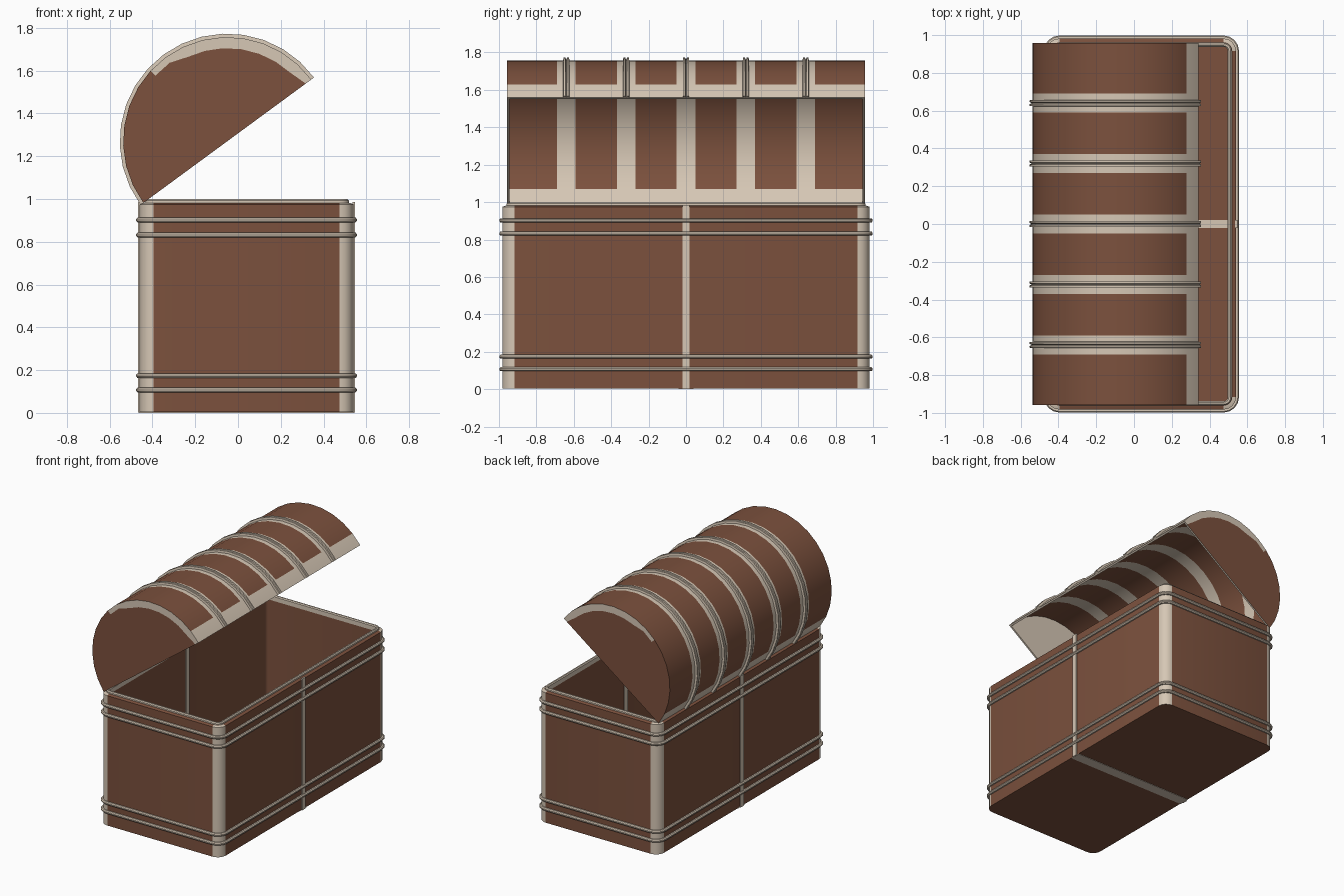
import bpy, bmesh, math

if "Cube" in bpy.data.objects:
    bpy.data.objects.remove(bpy.data.objects["Cube"])

def material(name, rgb):
    m = bpy.data.materials.new(name)
    m.diffuse_color = (*rgb, 1)
    m.use_nodes = True
    m.node_tree.nodes["Principled BSDF"].inputs["Base Color"].default_value = m.diffuse_color
    return m

BROWN = material("brown_wood", (0.2, 0.082, 0.047))
BEIGE = material("beige_trim", (0.67, 0.57, 0.46))

def finish(name, bm, angle=35):
    bmesh.ops.remove_doubles(bm, verts=bm.verts, dist=1e-5)
    bmesh.ops.recalc_face_normals(bm, faces=bm.faces)
    me = bpy.data.meshes.new(name)
    bm.to_mesh(me)
    bm.free()
    me.materials.append(BROWN)
    me.materials.append(BEIGE)
    ob = bpy.data.objects.new(name, me)
    bpy.context.collection.objects.link(ob)
    bpy.ops.object.select_all(action='DESELECT')
    ob.select_set(True)
    bpy.context.view_layer.objects.active = ob
    bpy.ops.object.shade_smooth_by_angle(angle=math.radians(angle))
    return ob

def face(bm, pts, mat):
    f = bm.faces.new([bm.verts.new(p) for p in pts])
    f.material_index = mat

# Chest footprint: a rounded rectangle, grown or shrunk by an offset
X0, X1, YH, RAD, N = -0.46, 0.54, 0.982, 0.065, 5

def footprint(off, z):
    r = RAD + off
    pts = []
    for c, (x, y) in enumerate([(X1 - RAD, YH - RAD), (X0 + RAD, YH - RAD),
                                (X0 + RAD, RAD - YH), (X1 - RAD, RAD - YH)]):
        for k in range(N):
            a = math.pi / 2 * (c + k / (N - 1))
            pts.append((x + r * math.cos(a), y + r * math.sin(a), z))
    return pts

def bridge(bm, lower, upper, rule):
    n = len(lower)
    for i in range(n):
        j = (i + 1) % n
        face(bm, [lower[i], lower[j], upper[j], upper[i]], rule(i))

# Chest body with painted corner posts
corner = lambda i: int(i % N != N - 1)
plain = lambda i: 0
trim = lambda i: 1
bm = bmesh.new()
steps = [(0, 0.003, corner), (0, 0.975, corner), (-0.02, 0.982, plain),
         (-0.04, 0.982, plain), (-0.04, 0.02, plain)]
loops = [footprint(o, z) for o, z, _ in steps]
for a, b, s in zip(loops, loops[1:], [corner, corner, plain, plain]):
    bridge(bm, a, b, s)
face(bm, loops[0], 0)
face(bm, loops[-1], 0)
finish("chest_body", bm)

# Closed rails running round the chest, and the rim of the opening
def ring(name, section):
    bm = bmesh.new()
    loops = [footprint(o, z) for o, z in section]
    for a, b in zip(loops, loops[1:] + loops[:1]):
        bridge(bm, a, b, trim)
    finish(name, bm)

for k, z in enumerate((0.107, 0.174, 0.832, 0.902)):
    ring("rail_%d" % (k + 1), [(-0.01, z - 0.011), (0.01, z - 0.011), (0.016, z - 0.004),
                               (0.016, z + 0.004), (0.01, z + 0.011), (-0.01, z + 0.011)])
ring("opening_rim", [(-0.044, 0.96), (-0.022, 0.96), (-0.022, 0.992),
                     (-0.028, 0.999), (-0.038, 0.999), (-0.044, 0.992)])

# Middle strips on the walls, floor and underside
def plate(name, x0, x1, hy, z0, z1):
    bm = bmesh.new()
    bmesh.ops.create_cube(bm, size=1)
    for v in bm.verts:
        v.co = ((x0 + x1) / 2 + v.co.x * (x1 - x0), v.co.y * 2 * hy,
                (z0 + z1) / 2 + v.co.z * (z1 - z0))
    for f in bm.faces:
        f.material_index = 1
    finish(name, bm)

plate("strip_right", X1 - 0.005, X1 + 0.007, 0.02, 0.001, 0.985)
plate("strip_left", X0 - 0.007, X0 + 0.005, 0.02, 0.001, 0.985)
plate("strip_right_inside", X1 - 0.046, X1 - 0.035, 0.02, 0.02, 0.97)
plate("strip_left_inside", X0 + 0.035, X0 + 0.046, 0.02, 0.02, 0.97)
plate("strip_floor", X0 + 0.04, X1 - 0.04, 0.02, 0.015, 0.025)
plate("strip_underside", X0, X1, 0.04, 0.0, 0.008)

# Lid: half barrel, swung open about its back edge
CX, CZ, TILT, SEG = -0.05, 1.27, math.radians(36.3), 16
RIBS = (-0.64, -0.32, 0.0, 0.32, 0.64)

def lid_pt(r, i, y):
    a = TILT + math.pi * i / SEG
    return (CX + r * math.cos(a), y, CZ + r * math.sin(a))

def cap_r(i):
    return 0.435 if 0 < i < 8 else 0.455

bm = bmesh.new()
cuts = {}
for R, Y in ((0.487, 0.957), (0.473, 0.944)):
    outer = R > 0.48
    ys = [-Y] + [r + s for r in RIBS for s in (-0.05, 0.05)] + [Y]
    cuts[R] = ys
    for i in range(SEG):
        # curved skin: beige edge bands and beige bands under the ribs
        for k in range(len(ys) - 1):
            m = int(i in (0, SEG - 1) or k % 2 == 1)
            face(bm, [lid_pt(R, i, ys[k]), lid_pt(R, i + 1, ys[k]),
                      lid_pt(R, i + 1, ys[k + 1]), lid_pt(R, i, ys[k + 1])], m)
        # end panels: beige crescent outside, all beige inside
        for y in (-Y, Y):
            face(bm, [lid_pt(R, i, y), lid_pt(R, i + 1, y),
                      lid_pt(cap_r(i + 1), i + 1, y), lid_pt(cap_r(i), i, y)],
                 int(i < 9 or not outer))
            face(bm, [lid_pt(cap_r(i), i, y), lid_pt(cap_r(i + 1), i + 1, y),
                      (CX, y, CZ)], int(not outer))
# lip joining the outer and inner skins
(Ra, ya), (Rb, yb) = cuts.items()
for i in (0, SEG):
    for k in range(len(ya) - 1):
        face(bm, [lid_pt(Ra, i, ya[k]), lid_pt(Ra, i, ya[k + 1]),
                  lid_pt(Rb, i, yb[k + 1]), lid_pt(Rb, i, yb[k])], 1)
    for e in (0, -1):
        rows = [(Ra, Rb), (cap_r(i), cap_r(i)), (0, 0)]
        for (p, q), (s, t) in zip(rows, rows[1:]):
            face(bm, [lid_pt(p, i, ya[e]), lid_pt(s, i, ya[e]),
                      lid_pt(t, i, yb[e]), lid_pt(q, i, yb[e])], 1)
finish("lid", bm, 30)

# Raised double ribs over the lid
RIB = [(-0.018, 0.477), (-0.015, 0.503), (-0.005, 0.503), (0, 0.492),
       (0.005, 0.503), (0.015, 0.503), (0.018, 0.477)]
for n, y in enumerate(RIBS):
    bm = bmesh.new()
    rows = [[lid_pt(r, i, y + d) for d, r in RIB] for i in range(SEG + 1)]
    for a, b in zip(rows, rows[1:]):
        bridge(bm, a, b, trim)
    face(bm, rows[0], 1)
    face(bm, rows[-1], 1)
    finish("lid_rib_%d" % (n + 1), bm, 30)
